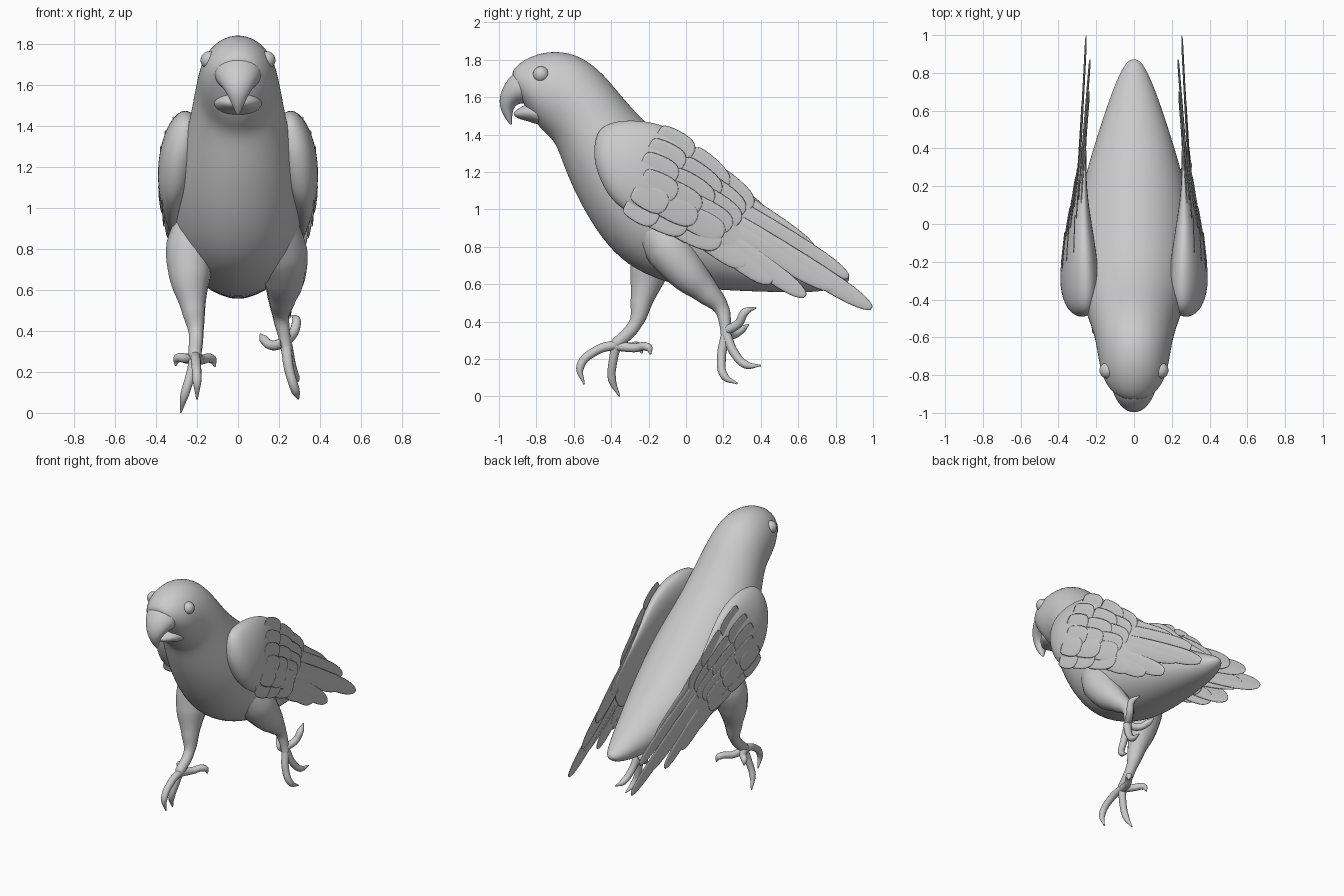
import bpy, bmesh, math, random
from mathutils import Vector as V

if "Cube" in bpy.data.objects:
    bpy.data.objects.remove(bpy.data.objects["Cube"])

random.seed(4)


def finish(name, bm, subsurf=0, mirror=False, thick=0):
    bmesh.ops.recalc_face_normals(bm, faces=bm.faces)
    me = bpy.data.meshes.new(name)
    bm.to_mesh(me)
    bm.free()
    for p in me.polygons:
        p.use_smooth = True
    ob = bpy.data.objects.new(name, me)
    bpy.context.collection.objects.link(ob)
    if thick:
        m = ob.modifiers.new("thickness", 'SOLIDIFY')
        m.thickness = thick
        m.offset = 0
    if subsurf:
        m = ob.modifiers.new("smooth", 'SUBSURF')
        m.levels = m.render_levels = subsurf
    if mirror:
        ob.modifiers.new("mirror", 'MIRROR')
    return ob


def loft(name, secs, n=16, mirror=False):
    """Skin of ellipses, each given by top point, bottom point, half width."""
    bm = bmesh.new()
    rings = []
    for top, bot, w in secs:
        c, u = (top + bot) / 2, (top - bot) / 2
        rings.append([bm.verts.new(c + u * math.cos(a) + V((w * math.sin(a), 0, 0)))
                      for a in (2 * math.pi * i / n for i in range(n))])
    for r, s in zip(rings, rings[1:]):
        for i in range(n):
            j = (i + 1) % n
            bm.faces.new((r[i], r[j], s[j], s[i]))
    bm.faces.new(rings[0])
    bm.faces.new(rings[-1])
    return finish(name, bm, 2, mirror)


def mid(secs):
    """Sections on the centre plane from (top y, z, bottom y, z, half width)."""
    return [(V((0, a, b)), V((0, c, d)), w) for a, b, c, d, w in secs]


def tube(name, pts):
    """Smooth tapering limb through (x, y, z, radius)."""
    cu = bpy.data.curves.new(name, 'CURVE')
    cu.dimensions = '3D'
    cu.bevel_depth, cu.bevel_resolution = 1, 4
    cu.use_fill_caps = True
    cu.resolution_u = 8
    sp = cu.splines.new('BEZIER')
    sp.bezier_points.add(len(pts) - 1)
    for p, (x, y, z, r) in zip(sp.bezier_points, pts):
        p.co, p.radius = (x, y, z), r
        p.handle_left_type = p.handle_right_type = 'AUTO'
    ob = bpy.data.objects.new(name, cu)
    bpy.context.collection.objects.link(ob)
    bpy.ops.object.select_all(action='DESELECT')
    ob.select_set(True)
    bpy.context.view_layer.objects.active = ob
    bpy.ops.object.convert(target='MESH')


def feather(bm, root, tip, width, camber=.003):
    """Rounded, slightly cambered blade lying along the wing side."""
    d = tip - root
    side = d.cross(V((1, 0, 0))).normalized()
    out = side.cross(d).normalized()
    if out.x < 0:
        out = -out
    rows = []
    for t, k in ((0, .75), (.3, .95), (.6, 1), (.82, .92), (.94, .68), (1, .25)):
        c = root + d * t
        rows.append([bm.verts.new(c + side * (width / 2 * k * s) + out * (camber * (1 - s * s)))
                     for s in (-1, -.4, .4, 1)])
    for r, q in zip(rows, rows[1:]):
        for i in range(3):
            bm.faces.new((r[i], r[i + 1], q[i + 1], q[i]))


# head, torso and tail in one smooth skin
loft("body", mid([
    (-.94, 1.72, -.885, 1.60, .08), (-.91, 1.77, -.85, 1.53, .125),
    (-.83, 1.825, -.80, 1.46, .168), (-.70, 1.855, -.76, 1.41, .188),
    (-.56, 1.825, -.70, 1.36, .203), (-.44, 1.73, -.665, 1.26, .222),
    (-.33, 1.59, -.615, 1.13, .25), (-.20, 1.45, -.535, .97, .285),
    (-.02, 1.31, -.425, .80, .31), (.17, 1.15, -.28, .67, .315),
    (.36, .99, -.05, .585, .285), (.55, .86, .20, .565, .22),
    (.70, .76, .50, .555, .15), (.82, .685, .74, .555, .085),
    (.88, .645, .87, .60, .03)]), 20)

# beak
loft("upper_beak", mid([
    (-.86, 1.78, -.81, 1.56, .135), (-.95, 1.715, -.86, 1.565, .112),
    (-1.0, 1.62, -.895, 1.565, .078), (-1.0, 1.54, -.924, 1.54, .046),
    (-.96, 1.475, -.93, 1.485, .02), (-.935, 1.448, -.93, 1.455, .004)]), 12)
loft("lower_beak", mid([
    (-.76, 1.58, -.74, 1.43, .15), (-.85, 1.57, -.84, 1.47, .105),
    (-.895, 1.54, -.89, 1.48, .06), (-.925, 1.52, -.92, 1.50, .02)]), 12)

# eyes
bm = bmesh.new()
bmesh.ops.create_uvsphere(bm, u_segments=20, v_segments=12, radius=.043)
bmesh.ops.translate(bm, verts=bm.verts, vec=(.14, -.775, 1.722))
finish("eyes", bm, 0, True)

# wing shoulders, thinning toward the flight feathers
wing = [(V((a, b, c)), V((d, e, f)), w) for a, b, c, d, e, f, w in (
    (.26, -.485, 1.39, .28, -.495, 1.29, .02), (.255, -.44, 1.46, .295, -.475, 1.19, .07),
    (.255, -.32, 1.485, .31, -.415, 1.06, .10), (.26, -.17, 1.475, .325, -.335, .99, .10),
    (.265, -.01, 1.41, .325, -.21, .92, .08), (.265, .12, 1.27, .32, -.05, .87, .05),
    (.265, .23, 1.15, .31, .10, .84, .03), (.26, .36, 1.04, .295, .22, .76, .018),
    (.255, .50, .92, .28, .36, .68, .010))]
loft("wings", wing, 16, True)


def wing_pt(s, t, lift=0.0):
    """Point on the outer wing: s along the sections, t from top -1 to bottom 1."""
    i = min(int(s), len(wing) - 2)
    f = s - i
    top, bot = (wing[i][k].lerp(wing[i + 1][k], f) for k in (0, 1))
    w = wing[i][2] * (1 - f) + wing[i + 1][2] * f
    return (top + bot) / 2 + (bot - top) / 2 * t + V((w * math.sqrt(1 - t * t) + lift, 0, 0))


# overlapping covert feathers, rows starting further back near the top edge
bm = bmesh.new()
for s, length in ((5.0, 1.9), (4.0, 1.6), (3.1, 1.3)):
    for k in range(6):
        t = -.8 + 1.62 * k / 5
        s0 = s - .3 * t + random.uniform(-.2, .2)
        feather(bm, wing_pt(s0, t, -.008), wing_pt(s0 + length, t, .002), .145)
finish("covert_feathers", bm, 1, True, .005)

# long flight feathers fanned backward
bm = bmesh.new()
for i, (ry, rz, ty, tz, tx, w) in enumerate((
        (.0, 1.29, .50, .885, .25, .12), (.05, 1.19, .70, .76, .235, .13),
        (.10, 1.11, .87, .635, .23, .115), (.10, 1.03, .995, .47, .25, .12),
        (.08, .99, .80, .57, .26, .12), (.06, .95, .64, .535, .27, .115),
        (.03, .93, .46, .61, .28, .13), (.0, .92, .32, .70, .29, .13),
        (-.06, .94, .19, .80, .30, .13))):
    feather(bm, V((.285 + .004 * i, ry, rz)), V((tx, ty, tz)), w, .006)
finish("flight_feathers", bm, 1, True, .007)

# planted leg and raised leg, rooted inside the torso
tube("planted_leg", [(-.14, -.10, .98, .13), (-.225, -.16, .80, .128), (-.235, -.20, .66, .102),
                     (-.22, -.235, .52, .062), (-.205, -.27, .39, .036),
                     (-.21, -.37, .285, .032), (-.21, -.40, .265, .02)])
tube("raised_leg", [(.14, -.18, .96, .13), (.21, -.08, .78, .13), (.225, .01, .66, .105),
                    (.215, .11, .56, .070), (.21, .19, .47, .040), (.225, .21, .38, .030),
                    (.24, .215, .29, .026)])

# toes with tapering claws
toes = {
    "planted": ([(-.21, -.36, .28), (-.205, -.48, .245), (-.20, -.565, .16), (-.20, -.545, .065)],
                [(-.21, -.37, .28), (-.23, -.39, .19), (-.26, -.395, .09), (-.28, -.355, .0)],
                [(-.21, -.37, .27), (-.25, -.30, .265), (-.295, -.25, .265), (-.305, -.235, .23)],
                [(-.21, -.37, .27), (-.18, -.28, .26), (-.125, -.20, .26), (-.112, -.19, .225)]),
    "raised": ([(.235, .21, .32), (.25, .19, .21), (.28, .205, .11), (.295, .275, .068)],
               [(.24, .215, .33), (.26, .26, .23), (.28, .32, .17), (.29, .40, .165)],
               [(.23, .21, .35), (.27, .28, .39), (.285, .315, .45), (.265, .375, .475)],
               [(.22, .21, .34), (.165, .25, .33), (.125, .30, .36), (.11, .335, .385)])}
for leg, paths in toes.items():
    for i, path in enumerate(paths):
        tube(f"{leg}_toe_{i + 1}", [(*p, r) for p, r in zip(path, (.026, .024, .022, .004))])
